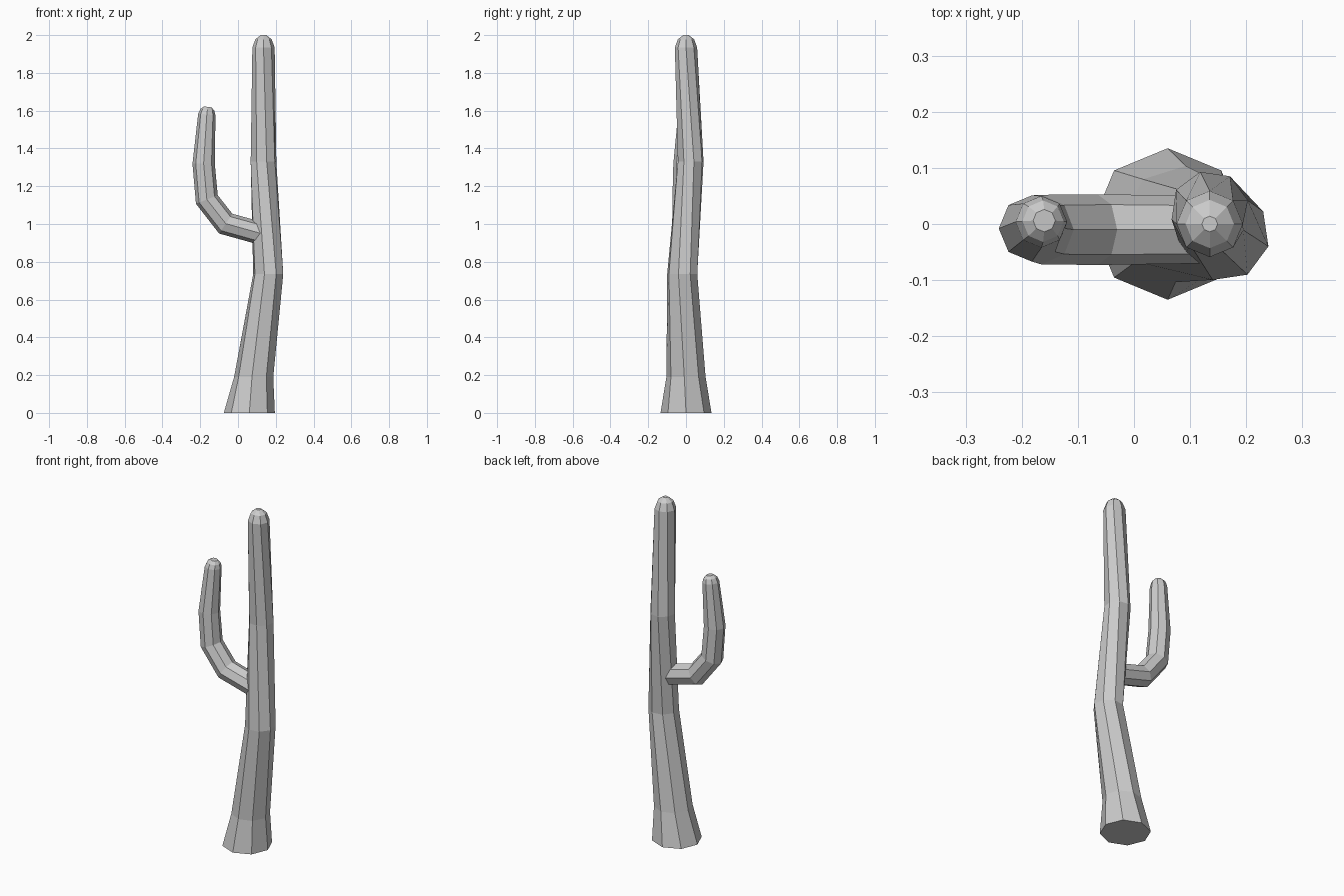
import bpy, bmesh
from math import sin, cos, pi, radians
from mathutils import Vector

SIDES = 8

cube = bpy.data.objects.get("Cube")
if cube:
    bpy.data.objects.remove(cube, do_unlink=True)

grey = bpy.data.materials.new("plain grey")
grey.use_nodes = True
colour = (0.6, 0.6, 0.6, 1)
grey.diffuse_color = colour
grey.node_tree.nodes["Principled BSDF"].inputs["Base Color"].default_value = colour


def loft(name, rings):
    """Skin octagonal rings given as (centre, radius, u axis, v axis, twist)."""
    bm = bmesh.new()
    loops = []
    for centre, radius, u, v, twist in rings:
        angles = [2 * pi * i / SIDES + radians(twist) for i in range(SIDES)]
        loops.append([bm.verts.new(centre + radius * (u * cos(a) + v * sin(a)))
                      for a in angles])
    for low, high in zip(loops, loops[1:]):
        for i in range(SIDES):
            j = (i + 1) % SIDES
            bm.faces.new((low[i], low[j], high[j], high[i]))
    bm.faces.new(loops[0][::-1])
    bm.faces.new(loops[-1])
    bmesh.ops.recalc_face_normals(bm, faces=bm.faces)
    mesh = bpy.data.meshes.new(name)
    bm.to_mesh(mesh)
    bm.free()
    mesh.materials.append(grey)
    obj = bpy.data.objects.new(name, mesh)
    bpy.context.collection.objects.link(obj)
    return obj


X, Y, Z = Vector((1, 0, 0)), Vector((0, 1, 0)), Vector((0, 0, 1))

# Trunk: horizontal rings, flared foot, gentle twist, domed tip (x, y, z, radius, twist)
trunk = [(0.06, 0, 0, 0.135, 0),
         (0.083, 0, 0.19, 0.104, -5),
         (0.16, -0.02, 0.735, 0.082, -14),
         (0.135, 0.025, 1.33, 0.07, -31),
         (0.135, 0, 1.935, 0.059, -45),
         (0.135, 0, 1.978, 0.043, -45),
         (0.135, 0, 2.0, 0.014, -45)]
loft("cactus_trunk", [(Vector((x, y, z)), r, X, Y, t) for x, y, z, r, t in trunk])

# Arm: rings mitred along a bent path, domed tip (x, y, z, radius)
arm = [(0.14, -0.01, 0.945, 0.06),
       (-0.065, -0.01, 1.002, 0.063),
       (-0.165, -0.01, 1.13, 0.062),
       (-0.182, -0.008, 1.32, 0.059),
       (-0.165, 0.004, 1.58, 0.046),
       (-0.162, 0.005, 1.605, 0.037),
       (-0.16, 0.006, 1.62, 0.02)]
points = [Vector(p[:3]) for p in arm]
rings = []
for i, centre in enumerate(points):
    before = (centre - points[max(i - 1, 0)]).normalized()
    after = (points[min(i + 1, len(points) - 1)] - centre).normalized()
    across = Y.cross(before + after).normalized()
    rings.append((centre, arm[i][3], Y, across, 0))
loft("cactus_arm", rings)
